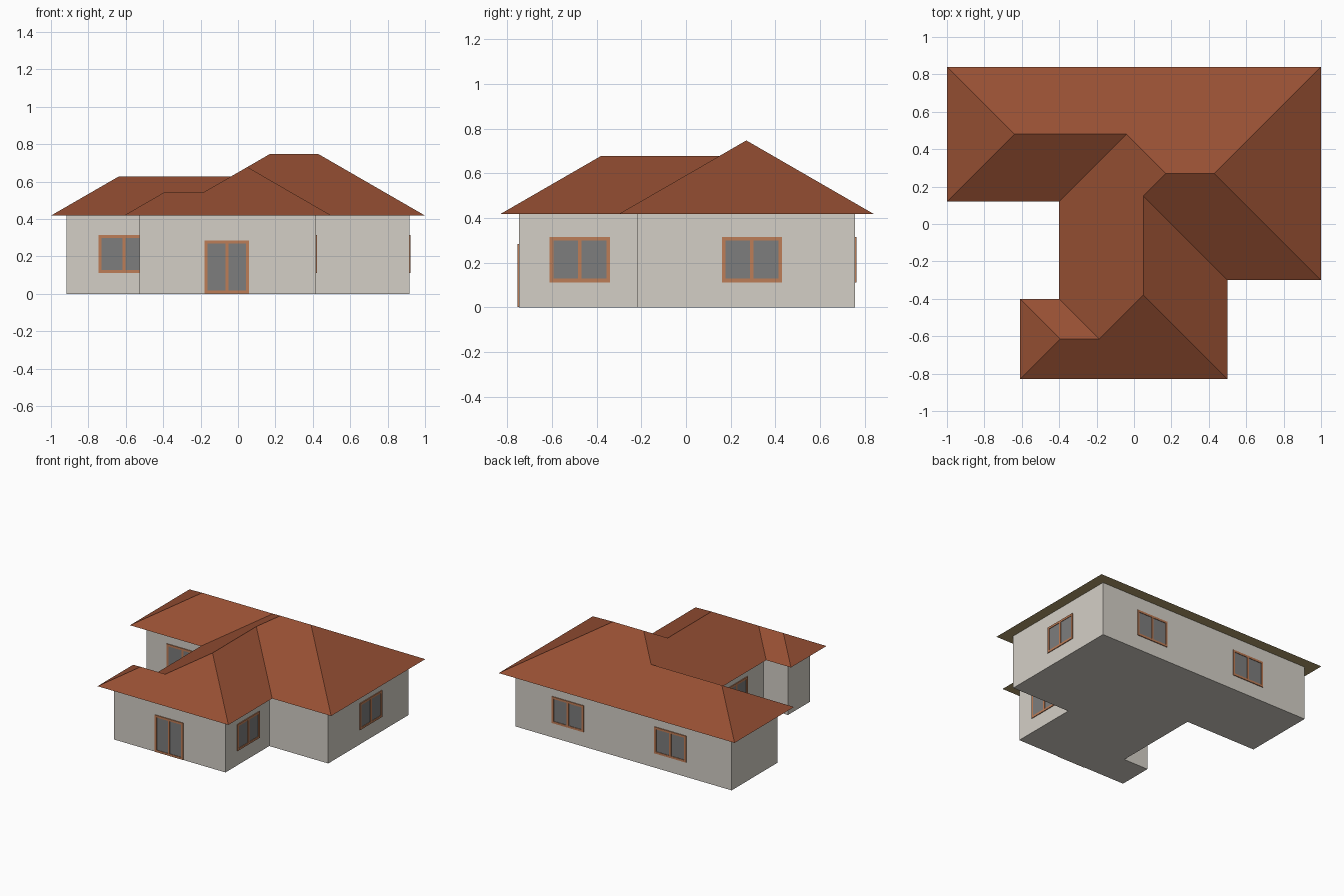
import bpy, bmesh
from mathutils import Matrix, Vector

if "Cube" in bpy.data.objects:
    bpy.data.objects.remove(bpy.data.objects["Cube"])

EAVE, SLOPE, OVER = 0.418, 0.577, 0.083


def material(name, rgb):
    lin = [(c / 255 / 12.92) if c < 11 else ((c / 255 + 0.055) / 1.055) ** 2.4 for c in rgb]
    m = bpy.data.materials.new(name)
    m.diffuse_color = (*lin, 1)
    m.use_nodes = True
    m.node_tree.nodes["Principled BSDF"].inputs["Base Color"].default_value = m.diffuse_color
    return m


WALL = material("plaster", (212, 207, 198))
ROOF = material("roof_tile", (150, 79, 51))
SOFFIT = material("soffit_tan", (178, 158, 110))
FRAME = material("frame_wood", (190, 125, 87))
GLASS = material("grey_glass", (125, 125, 125))


def finish(name, bm, *mats):
    me = bpy.data.meshes.new(name)
    bm.to_mesh(me)
    bm.free()
    for m in mats:
        me.materials.append(m)
    ob = bpy.data.objects.new(name, me)
    bpy.context.collection.objects.link(ob)
    return ob


# Eave outline, clockwise seen from above
eaves = [(-1, .84), (1, .84), (1, -.3), (.5, -.3), (.5, -.83),
         (-.61, -.83), (-.61, -.4), (-.4, -.4), (-.4, .12), (-1, .12)]

# Ridge points: x, y and distance in from the eave (sets the height)
ridges = [(-.64, .48, .36), (-.04, .48, .36), (.17, .27, .57), (.43, .27, .57),
          (.05, .15, .45), (.05, -.38, .45), (-.185, -.615, .215), (-.395, -.615, .215)]
A, B, C, D, E, F, G, H = range(10, 18)

# Hipped roof: one slope per eave edge, closed by a flat soffit
bm = bmesh.new()
vs = [bm.verts.new((x, y, EAVE)) for x, y in eaves]
vs += [bm.verts.new((x, y, EAVE + d * SLOPE)) for x, y, d in ridges]
slopes = [(0, A, B, C, D, 1), (1, D, 2), (2, D, C, E, 3), (3, E, F, 4), (4, F, G, H, 5),
          (5, H, 6), (6, H, G, 7), (7, G, F, E, C, B, 8), (8, B, A, 9), (9, A, 0)]
for s in slopes:
    bm.faces.new([vs[i] for i in s])
bm.faces.new(vs[:10]).material_index = 1
bmesh.ops.recalc_face_normals(bm, faces=bm.faces)
finish("roof", bm, ROOF, SOFFIT)

# Walls: eave outline moved inwards by the overhang, extruded up to the soffit
bm = bmesh.new()
ring = []
for i, p in enumerate(eaves):
    p = Vector(p)
    a = (p - Vector(eaves[i - 1])).normalized()
    b = (Vector(eaves[(i + 1) % 10]) - p).normalized()
    inward = Vector((a.y, -a.x)) + Vector((b.y, -b.x))
    q = p + inward * OVER
    ring.append(bm.verts.new((q.x, q.y, 0)))
base = bm.faces.new(ring)
ext = bmesh.ops.extrude_face_region(bm, geom=[base], use_keep_orig=True)
top = [v for v in ext["geom"] if isinstance(v, bmesh.types.BMVert)]
bmesh.ops.translate(bm, verts=top, vec=(0, 0, EAVE))
bmesh.ops.recalc_face_normals(bm, faces=bm.faces)
finish("walls", bm, WALL)


def plate(bm, x0, x1, z0, z1, out, index):
    """Thin plate on the wall; local -y points outwards."""
    mat = Matrix.Translation(((x0 + x1) / 2, -out / 2, (z0 + z1) / 2)) @ \
        Matrix.Diagonal((x1 - x0, out, z1 - z0, 1))
    new = bmesh.ops.create_cube(bm, size=1, matrix=mat)["verts"]
    for f in {f for v in new for f in v.link_faces}:
        f.material_index = index


def opening(name, x, y, turn, w, z0, z1):
    """Two-pane window or door: side bars, mullion, rails and glass."""
    bm = bmesh.new()
    h, t = w / 2, 0.016
    plate(bm, -h + t, h - t, z0 + t, z1 - t, 0.002, 1)
    for cx in (-h + t / 2, 0, h - t / 2):
        plate(bm, cx - t / 2, cx + t / 2, z0 + t, z1 - t, 0.006, 0)
    for z in (z0, z1 - t):
        plate(bm, -h, h, z, z + t, 0.006, 0)
    ob = finish(name, bm, FRAME, GLASS)
    ob.location = (x, y, 0)
    ob.rotation_euler.z = turn * 1.5707963


# Windows: name, position, quarter turns from facing front
for name, x, y, turn in [("window_front_left", -.61, .203, 0),
                         ("window_right_wing", .417, -.475, 1),
                         ("window_right_main", .917, .295, 1),
                         ("window_back_right", .47, .757, 2),
                         ("window_back_left", -.40, .757, 2),
                         ("window_left_wing", -.317, -.155, 3)]:
    opening(name, x, y, turn, 0.27, 0.112, 0.315)

# Patio door
opening("front_door", -.06, -.747, 0, 0.238, 0.002, 0.284)
